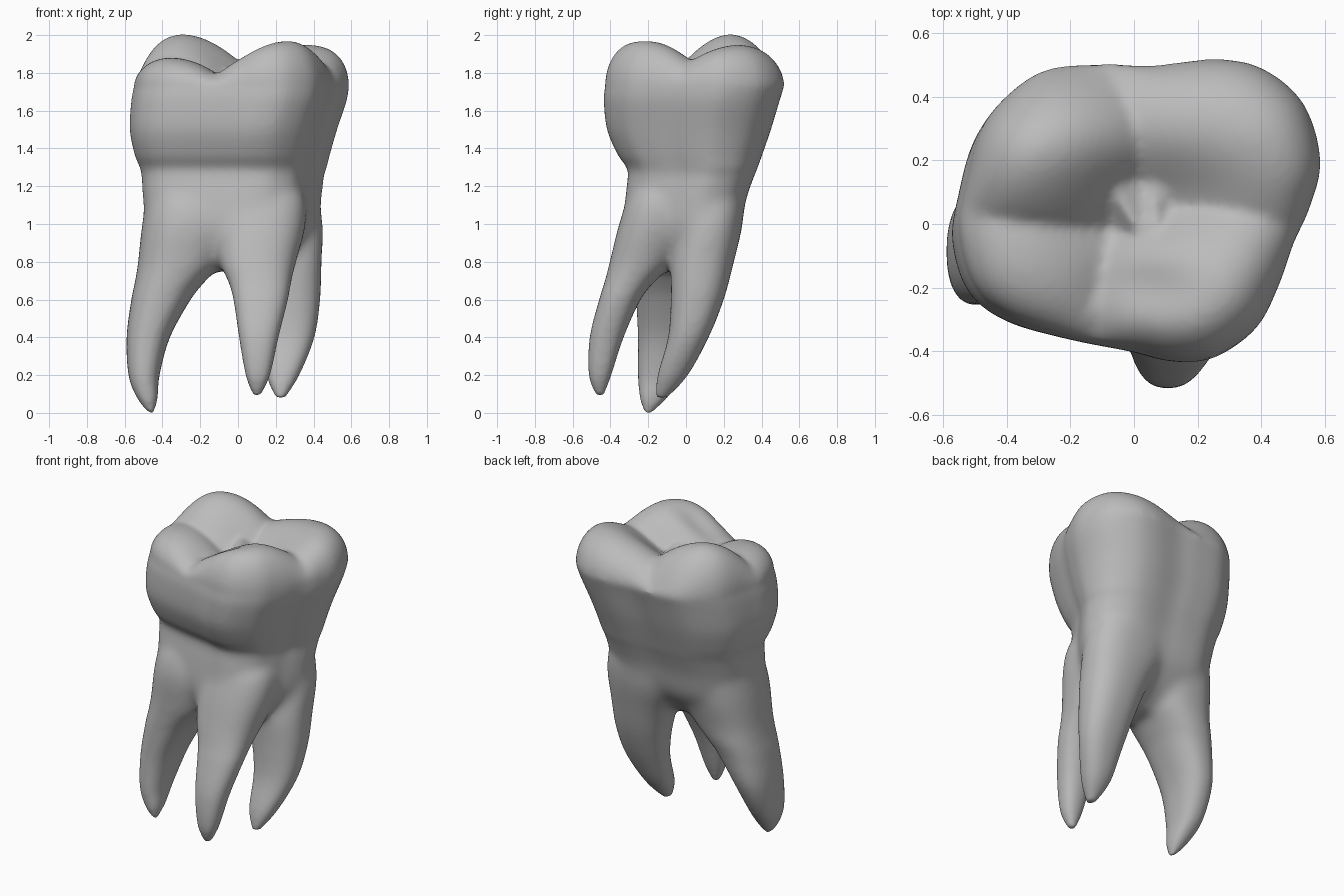
import bpy, bmesh
from math import sin, cos, pi, exp, copysign

cube = bpy.data.objects.get("Cube")
if cube:
    bpy.data.objects.remove(cube, do_unlink=True)

enamel = bpy.data.materials.new("tooth grey")
enamel.use_nodes = True
grey = (0.5, 0.5, 0.5, 1)
enamel.diffuse_color = grey
enamel.node_tree.nodes["Principled BSDF"].inputs["Base Color"].default_value = grey


def spline(keys, steps, closed=False):
    """Catmull-Rom samples through a list of tuples."""
    count = len(keys)
    result = []
    for i in range(count if closed else count - 1):
        near = [(i + k) % count if closed else min(max(i + k, 0), count - 1)
                for k in (-1, 0, 1, 2)]
        a, b, c, d = (keys[n] for n in near)
        for s in range(steps):
            t = s / steps
            result.append(tuple(
                q + t * (r - p) / 2 + t * t * (p - 2.5 * q + 2 * r - w / 2)
                + t ** 3 * (1.5 * (q - r) + (w - p) / 2)
                for p, q, r, w in zip(a, b, c, d)))
    if not closed:
        result.append(tuple(keys[-1]))
    return result


def fit(shape, x0, x1, y0, y1):
    """Stretch a unit outline into the given bounds."""
    return [((x0 + x1) / 2 + u * (x1 - x0) / 2, (y0 + y1) / 2 + v * (y1 - y0) / 2)
            for u, v in shape]


def loft(bm, rings):
    """Skin closed rings and cap both ends."""
    rows = [[bm.verts.new(p) for p in ring] for ring in rings]
    for low, high in zip(rows, rows[1:]):
        for i in range(len(low)):
            j = (i + 1) % len(low)
            bm.faces.new((low[i], low[j], high[j], high[i]))
    bm.faces.new(rows[0][::-1])
    bm.faces.new(rows[-1])


def stack(shape, keys):
    """Rings from (z, x0, x1, y0, y1) sections."""
    return [[(x, y, z) for x, y in fit(shape, *box)]
            for z, *box in spline(keys, 5)]


def rounded(value):
    return copysign(abs(value) ** .85, value)


# Crown outline seen from above, normalised to the unit square
outline = spline([(-.57, -.03), (-.55, .12), (-.5, .3), (-.4, .42), (-.28, .49),
                  (-.1, .505), (.05, .5), (.25, .52), (.4, .49), (.53, .38),
                  (.585, .2), (.55, .05), (.5, -.06), (.45, -.2), (.38, -.33),
                  (.25, -.42), (.12, -.43), (0, -.4), (-.2, -.36), (-.4, -.3),
                  (-.52, -.2)], 4, True)[::-1]
bounds = [f(p[k] for p in outline) for k in (0, 1) for f in (min, max)]
left, right, front, back = bounds
outline = [((2 * x - left - right) / (right - left),
            (2 * y - front - back) / (back - front)) for x, y in outline]
oval = [(rounded(cos(i * pi / 16)), rounded(sin(i * pi / 16))) for i in range(32)]

# Cusps: position, peak height, falloff along x and y
cusps = [(-.32, .24, 2.015, 1.3, 2.5), (.28, -.26, 1.985, 1.2, 1.1),
         (.49, .29, 1.965, .4, 1.1), (-.4, -.12, 1.89, 1, .7)]
# Hollows: position, depth, reach along x and y
hollows = [(.06, .08, .08, .25, .14), (.05, -.2, .04, .14, .08)]


def chewing_height(x, y):
    top = max(z - kx * (x - cx) ** 2 - ky * (y - cy) ** 2
              for cx, cy, z, kx, ky in cusps)
    for cx, cy, depth, rx, ry in hollows:
        top -= depth * exp(-((x - cx) / rx) ** 2 - ((y - cy) / ry) ** 2)
    return top


bm = bmesh.new()

# Neck and crown walls
body = stack(outline, [
    (.75, -.2, .1, -.18, .02), (.82, -.36, .28, -.26, .14),
    (.9, -.45, .37, -.3, .22), (1, -.49, .425, -.33, .285),
    (1.15, -.505, .445, -.32, .325), (1.25, -.51, .455, -.308, .36),
    (1.3, -.52, .47, -.315, .38), (1.37, -.548, .488, -.363, .405),
    (1.5, -.573, .525, -.418, .45),
    (1.65, -.565, .575, -.435, .495), (1.73, -.55, .588, -.428, .52)])

# Chewing surface, rolled over from the wall
rim = body[-1]
mid_x, mid_y = (left + right) / 2, (front + back) / 2
for step in range(1, 25):
    s = cos(step / 25 * pi / 2) ** .6
    roll = (1 - s ** 7) ** .5
    ring = []
    for x, y, z in rim:
        px, py = mid_x + (x - mid_x) * s, mid_y + (y - mid_y) * s
        ring.append((px, py, z + (chewing_height(px, py) - z) * roll))
    body.append(ring)
loft(bm, body)

# Three tapering roots, their tops buried in the neck
roots = {
    "side": [(0, -.475, -.445, -.22, -.18), (.08, -.535, -.425, -.245, -.1),
             (.2, -.58, -.415, -.255, 0), (.4, -.59, -.36, -.255, .1),
             (.6, -.565, -.25, -.265, .15), (.7, -.545, -.17, -.275, .18),
             (.8, -.53, -.08, -.285, .2), (1, -.508, 0, -.3, .25),
             (1.15, -.47, 0, -.26, .25), (1.3, -.35, 0, -.15, .15)],
    "front": [(.09, .08, .12, -.475, -.435), (.2, .04, .17, -.515, -.395),
              (.4, .005, .215, -.51, -.33), (.6, -.025, .265, -.46, -.24),
              (.7, -.055, .285, -.43, -.16), (.8, -.1, .31, -.405, -.06),
              (1, -.12, .36, -.355, .05), (1.15, -.08, .35, -.3, .05),
              (1.3, 0, .25, -.2, .05)],
    "back": [(.08, .2, .25, -.16, -.1), (.2, .15, .325, -.15, .01),
             (.4, .13, .405, -.095, .12), (.6, .09, .435, -.08, .2),
             (.8, .02, .445, -.08, .255), (1, -.08, .45, -.05, .3),
             (1.15, -.05, .42, -.05, .3), (1.3, .05, .35, 0, .2)],
}
for sections in roots.values():
    loft(bm, stack(oval, sections))

bmesh.ops.recalc_face_normals(bm, faces=bm.faces)
mesh = bpy.data.meshes.new("molar_tooth")
bm.to_mesh(mesh)
bm.free()
mesh.materials.append(enamel)
tooth = bpy.data.objects.new("molar_tooth", mesh)
bpy.context.collection.objects.link(tooth)

# Fuse the crown and roots into one smooth skin
fuse = tooth.modifiers.new("fuse", "REMESH")
fuse.mode = "VOXEL"
fuse.voxel_size = .014
fuse.use_smooth_shade = True
soften = tooth.modifiers.new("soften", "SMOOTH")
soften.factor = .5
soften.iterations = 10
evaluated = tooth.evaluated_get(bpy.context.evaluated_depsgraph_get())
tooth.data = bpy.data.meshes.new_from_object(evaluated)
tooth.data.materials.clear()
tooth.data.materials.append(enamel)
tooth.modifiers.clear()

# Blend the roots into the neck
fork = tooth.vertex_groups.new(name="root_fork")
for vert in tooth.data.vertices:
    fork.add([vert.index], exp(-((vert.co.z - .93) / .25) ** 4), "REPLACE")
blend = tooth.modifiers.new("blend", "SMOOTH")
blend.vertex_group = fork.name
blend.factor = .5
blend.iterations = 50
